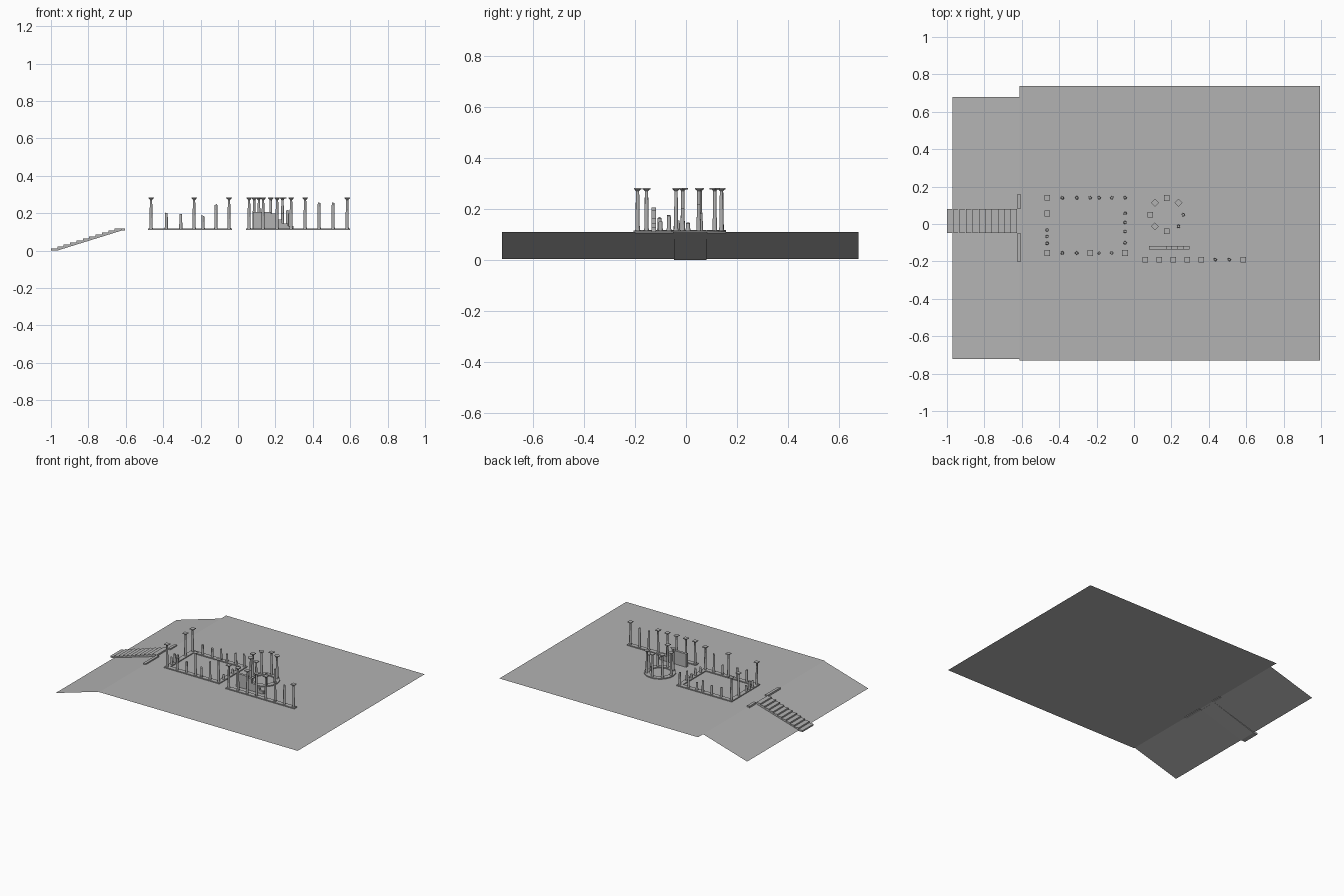
import bpy, bmesh, math, random
from mathutils import Matrix, Vector

random.seed(4)
if "Cube" in bpy.data.objects:
    bpy.data.objects.remove(bpy.data.objects["Cube"])

STONE = (0.45, 0.45, 0.45, 1)
stone = bpy.data.materials.new("grey stone")
stone.use_nodes = True
stone.diffuse_color = STONE
stone.node_tree.nodes["Principled BSDF"].inputs["Base Color"].default_value = STONE

GROUND, FLOOR, TOP = 0.11, 0.117, 0.283


def finish(name, bm):
    mesh = bpy.data.meshes.new(name)
    bm.to_mesh(mesh)
    bm.free()
    mesh.materials.append(stone)
    obj = bpy.data.objects.new(name, mesh)
    bpy.context.collection.objects.link(obj)
    return obj


def add_box(bm, x0, x1, y0, y1, z0, z1):
    mat = Matrix.Translation(((x0 + x1) / 2, (y0 + y1) / 2, (z0 + z1) / 2))
    mat = mat @ Matrix.Diagonal((x1 - x0, y1 - y0, z1 - z0, 1))
    bmesh.ops.create_cube(bm, size=1, matrix=mat)


def add_drum(bm, x, y, r0, r1, z0, z1, sides=12, turn=0, slant=0):
    mat = Matrix.Translation((x, y, (z0 + z1) / 2)) @ Matrix.Rotation(turn, 4, 'Z')
    made = bmesh.ops.create_cone(bm, cap_ends=True, segments=sides, radius1=r0,
                                 radius2=r1, depth=z1 - z0, matrix=mat)
    for v in made["verts"]:
        if v.co.z > (z0 + z1) / 2:
            v.co.z += slant * (v.co.x - x)


def column(name, x, y, turn=0):
    bm = bmesh.new()
    add_drum(bm, x, y, 0.0095, 0.009, FLOOR, FLOOR + 0.007)
    add_drum(bm, x, y, 0.0085, 0.0062, FLOOR + 0.007, TOP - 0.012)
    add_drum(bm, x, y, 0.0062, 0.0125, TOP - 0.012, TOP - 0.005)
    # square slab on top
    add_drum(bm, x, y, 0.021, 0.021, TOP - 0.005, TOP, 4, turn + math.pi / 4)
    finish(name, bm)


def stump(name, x, y, top):
    bm = bmesh.new()
    add_drum(bm, x, y, 0.0095, 0.009, FLOOR, FLOOR + 0.007)
    add_drum(bm, x, y, 0.0085, 0.007, FLOOR + 0.007, top - 0.004,
             slant=random.uniform(-0.6, 0.6))
    finish(name, bm)


def sheet(name, corners):
    bm = bmesh.new()
    bm.faces.new([bm.verts.new(c) for c in corners])
    finish(name, bm)


# Ground and the slope leading down from it
sheet("ground", [(-0.613, -0.73, GROUND), (0.995, -0.73, GROUND),
                 (0.995, 0.737, GROUND), (-0.613, 0.737, GROUND)])
sheet("slope", [(-0.97, -0.723, 0.005), (-0.613, -0.723, GROUND),
                (-0.613, 0.678, GROUND), (-0.97, 0.678, 0.005)])

# Stairway: stepped profile pushed sideways
STEPS, START, END = 11, -1.0, -0.625
run, rise = (END - START) / STEPS, 0.0107
profile = [(START, 0)]
for i in range(STEPS):
    z = 0.011 + i * rise
    profile += [(START + i * run, z), (START + (i + 1) * run, z)]
profile += [(END, 0.106), (START + run, 0)]
bm = bmesh.new()
side = bm.faces.new([bm.verts.new((x, -0.048, z)) for x, z in profile])
push = bmesh.ops.extrude_face_region(bm, geom=[side])
for v in push["geom"]:
    if isinstance(v, bmesh.types.BMVert):
        v.co.y += 0.128
bmesh.ops.recalc_face_normals(bm, faces=bm.faces[:])
finish("stairway", bm)

# Kerbs either side of the stair head
bm = bmesh.new()
for y0, y1 in ((-0.2, -0.05), (0.082, 0.158)):
    add_box(bm, -0.625, -0.605, y0, y1, GROUND - 0.004, FLOOR + 0.002)
finish("stair_kerbs", bm)

# Rectangular foundation frame
X0, X1, Y0, Y1, W = -0.48, -0.032, -0.17, 0.157, 0.032
bm = bmesh.new()
add_box(bm, X0, X1, Y0, Y0 + W, GROUND, FLOOR)
add_box(bm, X0, X1, Y1 - W, Y1, GROUND, FLOOR)
add_box(bm, X0, X0 + W, Y0 + W, Y1 - W, GROUND, FLOOR)
add_box(bm, X1 - W, X1, Y0 + W, Y1 - W, GROUND, FLOOR)
finish("court_foundation", bm)

L, R, F, B = -0.465, -0.048, -0.155, 0.14
for x, y in ((L, B), (L, 0.056), (L, F), (-0.235, F), (R, F)):
    column("court_column", x, y)
for x, front, back in ((-0.383, 0.205, 0.19), (-0.306, 0.2, 0.185),
                       (-0.187, 0.19, 0.175), (-0.118, 0.25, 0.2)):
    stump("court_front_stump", x, F, front)
    stump("court_back_stump", x, B, back)
stump("court_back_stump", -0.235, B, 0.2)
stump("court_back_stump", R, B, 0.21)
for y, top in ((-0.032, 0.16), (-0.067, 0.18), (-0.104, 0.17)):
    stump("court_right_stump", L, y, top)
for y, top in ((0.058, 0.19), (0.008, 0.15), (-0.04, 0.17), (-0.1, 0.155)):
    stump("court_left_stump", R, y, top)

# Round foundation ring with eight supports
CX, CY, RAD = 0.175, 0.05, 0.089
bm = bmesh.new()
rings = []
for r, z in ((RAD - 0.017, GROUND), (RAD - 0.017, FLOOR),
             (RAD + 0.017, FLOOR), (RAD + 0.017, GROUND)):
    made = bmesh.ops.create_circle(bm, segments=32, radius=r,
                                   matrix=Matrix.Translation((CX, CY, z)))
    rings.append(made["verts"])
for a, b in zip(rings, rings[1:]):
    for i in range(32):
        j = (i + 1) % 32
        bm.faces.new((a[i], a[j], b[j], b[i]))
bmesh.ops.recalc_face_normals(bm, faces=bm.faces[:])
finish("round_foundation", bm)
broken = {0: 0.22, 7: 0.205}
for i in range(8):
    ang = i * math.pi / 4
    x, y = CX + RAD * math.cos(ang), CY + RAD * math.sin(ang)
    if i in broken:
        stump("round_stump", x, y, broken[i])
    else:
        column("round_column", x, y, ang)

# Front colonnade
bm = bmesh.new()
add_box(bm, 0.043, 0.6, -0.206, -0.174, GROUND, FLOOR)
finish("front_foundation", bm)
for i in range(8):
    x = 0.059 + i * 0.0749
    if i in (5, 6):
        stump("front_stump", x, -0.19, 0.26)
    else:
        column("front_column", x, -0.19)

# Ruined wall, stepping down toward its left end
bm = bmesh.new()
edges = (0.08, 0.176, 0.203, 0.235, 0.267, 0.297)
for x0, x1, top in zip(edges, edges[1:], (0.207, 0.197, 0.165, 0.145, 0.13)):
    add_box(bm, x0, x1, -0.135, -0.117, GROUND, top)
finish("ruined_wall", bm)
